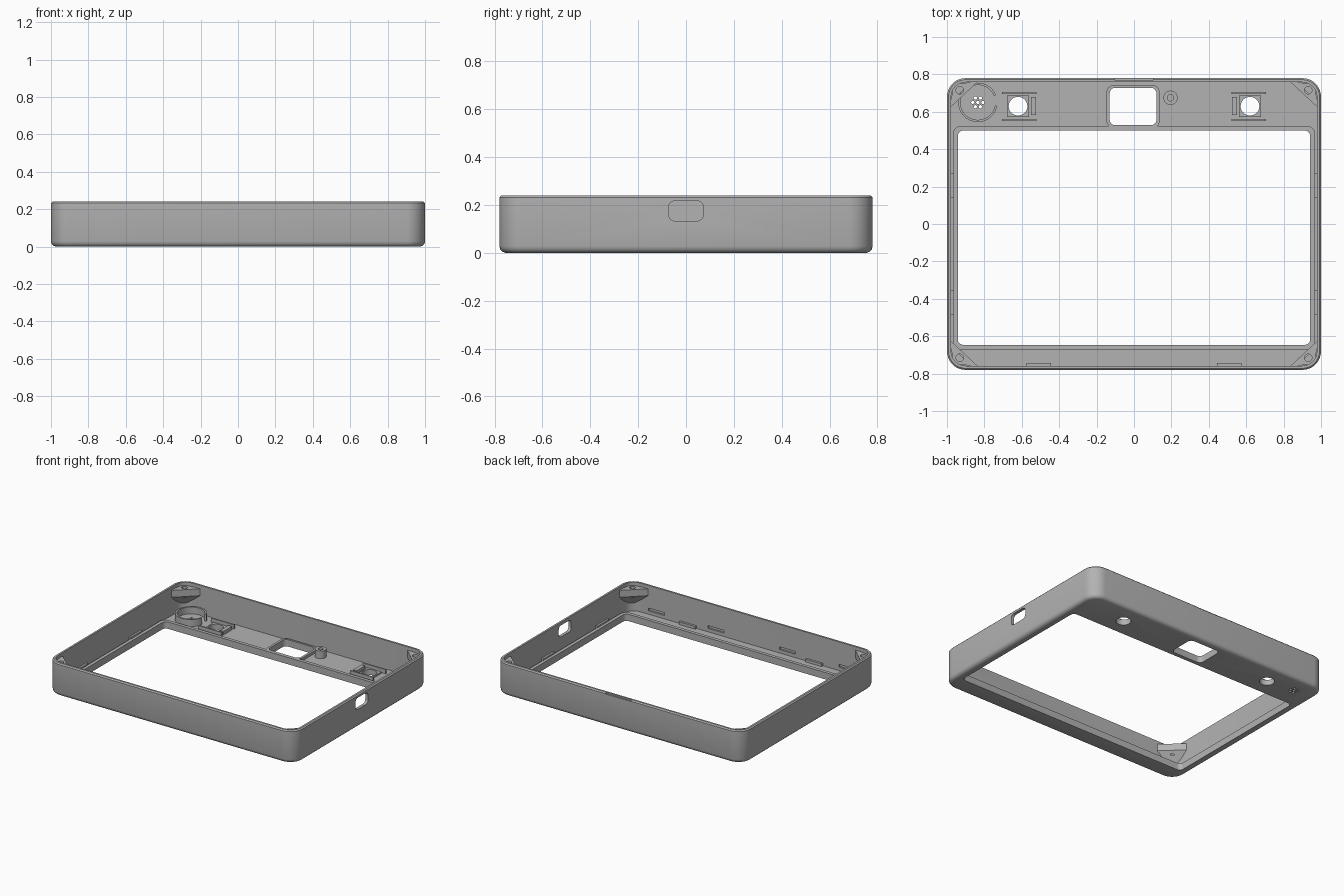
import bpy, bmesh, math
from mathutils import Matrix, Vector

cube = bpy.data.objects.get("Cube")
if cube:
    bpy.data.objects.remove(cube, do_unlink=True)

GREY = (0.45, 0.45, 0.45, 1)
mat = bpy.data.materials.new("matte grey plastic")
mat.use_nodes = True
mat.diffuse_color = GREY
mat.node_tree.nodes["Principled BSDF"].inputs["Base Color"].default_value = GREY


def finish(name, bm):
    bmesh.ops.recalc_face_normals(bm, faces=bm.faces)
    mesh = bpy.data.meshes.new(name)
    bm.to_mesh(mesh)
    bm.free()
    mesh.materials.append(mat)
    ob = bpy.data.objects.new(name, mesh)
    bpy.context.collection.objects.link(ob)
    return ob


def arc(cx, cy, r, a0, a1, n):
    angles = [math.radians(a0 + (a1 - a0) * i / n) for i in range(n + 1)]
    return [(cx + r * math.cos(a), cy + r * math.sin(a)) for a in angles]


def circle(cx, cy, r, n=32):
    return arc(cx, cy, r, 0, 360, n)[:-1]


def rounded(cx, cy, hx, hy, r, n=8):
    pts = []
    for i, (sx, sy) in enumerate([(1, 1), (-1, 1), (-1, -1), (1, -1)]):
        pts += arc(cx + sx * (hx - r), cy + sy * (hy - r), r, 90 * i, 90 * i + 90, n)
    return pts


def rect(x0, x1, y0, y1):
    return [(x0, y0), (x1, y0), (x1, y1), (x0, y1)]


def loft(name, rings, closed=False):
    """Skin (outline, z) rings; closed joins the last ring to the first."""
    bm = bmesh.new()
    loops = [[bm.verts.new((x, y, z)) for x, y in pts] for pts, z in rings]
    pairs = list(zip(loops, loops[1:]))
    if closed:
        pairs.append((loops[-1], loops[0]))
    else:
        bm.faces.new(loops[0])
        bm.faces.new(loops[-1])
    for a, b in pairs:
        for i in range(len(a)):
            j = (i + 1) % len(a)
            bm.faces.new((a[i], a[j], b[j], b[i]))
    return finish(name, bm)


def prism(name, pts, z0, z1):
    return loft(name, [(pts, z0), (pts, z1)])


def tube(name, outer, inner, z0, z1):
    return loft(name, [(outer, z0), (outer, z1), (inner, z1), (inner, z0)], True)


def cut(target, cutters):
    for c in cutters:
        c.hide_render = True
        mod = target.modifiers.new("cut", "BOOLEAN")
        mod.operation, mod.solver, mod.object = "DIFFERENCE", "EXACT", c
    bpy.context.view_layer.update()
    deps = bpy.context.evaluated_depsgraph_get()
    mesh = bpy.data.meshes.new_from_object(target.evaluated_get(deps))
    target.modifiers.clear()
    target.data = mesh
    for c in cutters:
        bpy.data.objects.remove(c, do_unlink=True)


# Shell: outer wall, rim, inner wall, front panel and raised window lip
HX, HY, H, WALL, FLOOR, LIP = 1.0, 0.78, 0.24, 0.022, 0.03, 0.05


def shell_ring(inset, z):
    return rounded(0, 0, HX - inset, HY - inset, 0.1 - inset), z


def window_ring(grow, z):
    return rounded(0, -0.073, 0.942 + grow, 0.573 + grow, 0.03 + grow / 2), z


rings = [shell_ring(0.025, 0), shell_ring(0.012, 0.005), shell_ring(0.004, 0.014),
         shell_ring(0, 0.028), shell_ring(0, H - 0.008), shell_ring(0.008, H),
         shell_ring(WALL, H), shell_ring(WALL, FLOOR), window_ring(0.025, FLOOR),
         window_ring(0.025, LIP), window_ring(0, LIP), window_ring(0, 0)]
shell = loft("case_shell", rings, True)

# Openings in the panel and walls
SPK = (-0.835, 0.65)
cutters = [prism("camera_cutter", rounded(-0.005, 0.628, 0.125, 0.1, 0.03), -0.1, 0.1),
           prism("back_notch_cutter", rect(-0.105, 0.105, 0.77, 0.9), H - 0.01, H + 0.1)]
for s in (-1, 1):
    cutters.append(prism("lens_cutter", circle(s * 0.62, 0.63, 0.05), -0.1, 0.1))
    for x in (0.29, 0.77):
        cutters.append(prism("snap_slot_cutter",
                             rect(s * x - 0.065, s * x + 0.065, -0.77, -0.7), 0.055, 0.075))
for i in range(7):
    a = math.radians(60 * i)
    d = 0.027 if i else 0
    cutters.append(prism("speaker_hole_cutter",
                         circle(SPK[0] + d * math.cos(a), SPK[1] + d * math.sin(a), 0.009, 12),
                         -0.1, 0.1))
port = prism("port_cutter", rounded(0, 0, 0.072, 0.042, 0.026), 0.9, 1.1)
port.data.transform(Matrix(((0, 0, 1, 0), (1, 0, 0, 0), (0, 1, 0, 0.175), (0, 0, 0, 1))))
cutters.append(port)
cut(shell, cutters)

# Raised frame round the camera opening
tube("camera_frame", rounded(-0.005, 0.628, 0.142, 0.115, 0.04),
     rounded(-0.005, 0.628, 0.125, 0.1, 0.03), FLOOR - 0.005, LIP)

# Open speaker ring
prism("speaker_ring", arc(*SPK, 0.105, 22, 350, 40) + arc(*SPK, 0.093, 350, 22, 40),
      FLOOR - 0.005, 0.08)

# Hollow screw post
tube("screw_post", circle(0.195, 0.675, 0.038), circle(0.195, 0.675, 0.017), FLOOR - 0.005, 0.085)

# Lens holders: two rails, a collar with a round hole and a stop bar
for s, side in ((-1, "right"), (1, "left")):
    for y in (0.55, 0.695):
        x0, x1 = sorted((s * 0.52, s * 0.705))
        prism(side + "_lens_rail", rect(x0, x1, y, y + 0.012), FLOOR - 0.005, 0.06)
    collar = prism(side + "_lens_collar", rect(s * 0.62 - 0.058, s * 0.62 + 0.058, 0.572, 0.688),
                   FLOOR - 0.005, 0.04)
    cut(collar, [prism("collar_cutter", circle(s * 0.62, 0.63, 0.05), 0, 0.1)])
    x0, x1 = sorted((s * 0.523, s * 0.552))
    prism(side + "_lens_stop", rect(x0, x1, 0.582, 0.678), FLOOR - 0.005, 0.055)

# Corner gussets tapering down into the walls, with screw holes
for sx in (-1, 1):
    for sy in (-1, 1):
        bm = bmesh.new()
        for x, y, zs in ((0.985, 0.62, (0.165, 0.215)), (0.83, 0.765, (0.165, 0.215)),
                         (0.965, 0.745, (0.07, 0.215))):
            for z in zs:
                bm.verts.new((sx * x, sy * y, z))
        bmesh.ops.convex_hull(bm, input=bm.verts)
        name = ("back_" if sy > 0 else "front_") + ("left" if sx > 0 else "right") + "_gusset"
        gusset = finish(name, bm)
        cut(gusset, [prism("screw_cutter", circle(sx * 0.932, sy * 0.715, 0.02, 20), 0.14, 0.3)])

# Small tabs low on the inner walls
for s in (-1, 1):
    prism("front_tab", rect(s * 0.51 - 0.065, s * 0.51 + 0.065, -0.765, -0.742), FLOOR - 0.005, 0.05)
    for y in (0.205, -0.42):
        x0, x1 = sorted((s * 0.963, s * 0.985))
        prism("side_tab", rect(x0, x1, y - 0.067, y + 0.067), 0.045, 0.062)

# Smooth rounded corners, keep crisp edges
bpy.ops.object.select_all(action="DESELECT")
for ob in bpy.context.scene.objects:
    if ob.type == "MESH" and mat.name in ob.data.materials:
        ob.select_set(True)
        bpy.context.view_layer.objects.active = ob
bpy.ops.object.shade_smooth_by_angle(angle=math.radians(35))
